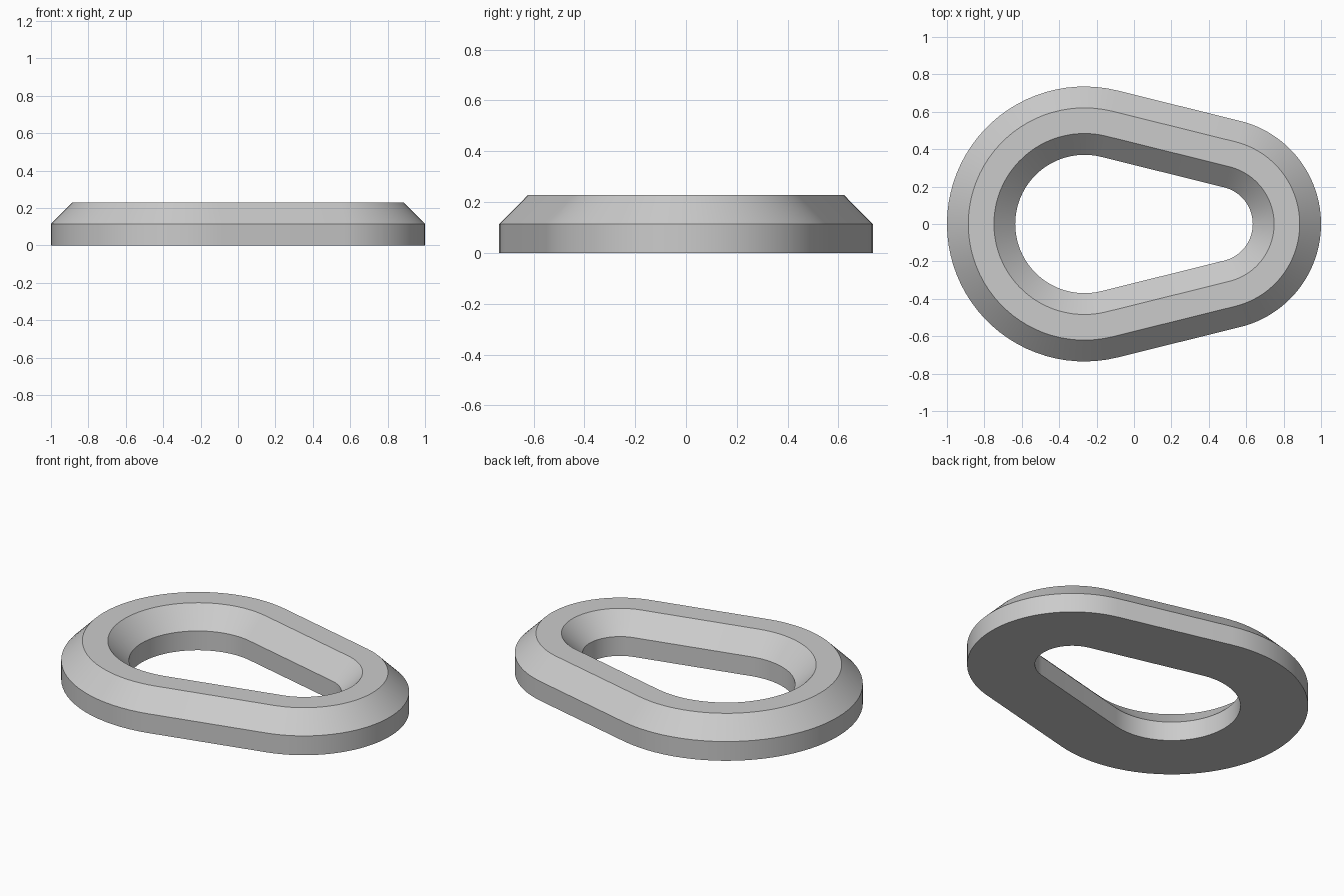
import bpy, bmesh, math

cube = bpy.data.objects.get("Cube")
if cube:
    bpy.data.objects.remove(cube)

# Outline: two circles of different size joined by tangent lines
BIG_X, BIG_R = -0.265, 0.735
SMALL_X, SMALL_R = 0.433, 0.567
STEPS = 48
TANGENT = math.acos((BIG_R - SMALL_R) / (SMALL_X - BIG_X))


def outline(inset):
    """Egg-shaped loop, moved inward by the inset."""
    points = []
    arcs = ((SMALL_X, SMALL_R, -TANGENT, TANGENT),
            (BIG_X, BIG_R, TANGENT, 2 * math.pi - TANGENT))
    for cx, radius, start, end in arcs:
        for i in range(STEPS + 1):
            a = start + (end - start) * i / STEPS
            r = radius - inset
            points.append((cx + r * math.cos(a), r * math.sin(a)))
    return points


# Cross-section of the ring: (inset, height), from outer foot to inner foot
HEIGHT = 0.229
SECTION = [(0, 0), (0, HEIGHT / 2), (0.114, HEIGHT),
           (0.251, HEIGHT), (0.365, HEIGHT / 2), (0.365, 0)]

bm = bmesh.new()
loops = [[bm.verts.new((x, y, z)) for x, y in outline(inset)]
         for inset, z in SECTION]
for k, loop in enumerate(loops):
    following = loops[(k + 1) % len(loops)]
    for i in range(len(loop)):
        j = (i + 1) % len(loop)
        bm.faces.new((loop[i], loop[j], following[j], following[i]))
bmesh.ops.recalc_face_normals(bm, faces=bm.faces)
mesh = bpy.data.meshes.new("bevelled_ring")
bm.to_mesh(mesh)
bm.free()

# Plain grey material
grey = bpy.data.materials.new("light_grey")
grey.use_nodes = True
colour = (0.6, 0.6, 0.6, 1)
grey.diffuse_color = colour
grey.node_tree.nodes["Principled BSDF"].inputs["Base Color"].default_value = colour
mesh.materials.append(grey)

ring = bpy.data.objects.new("bevelled_ring", mesh)
bpy.context.collection.objects.link(ring)

# Smooth curves with crisp bevel edges
bpy.ops.object.select_all(action='DESELECT')
ring.select_set(True)
bpy.context.view_layer.objects.active = ring
bpy.ops.object.shade_smooth_by_angle(angle=math.radians(30))
